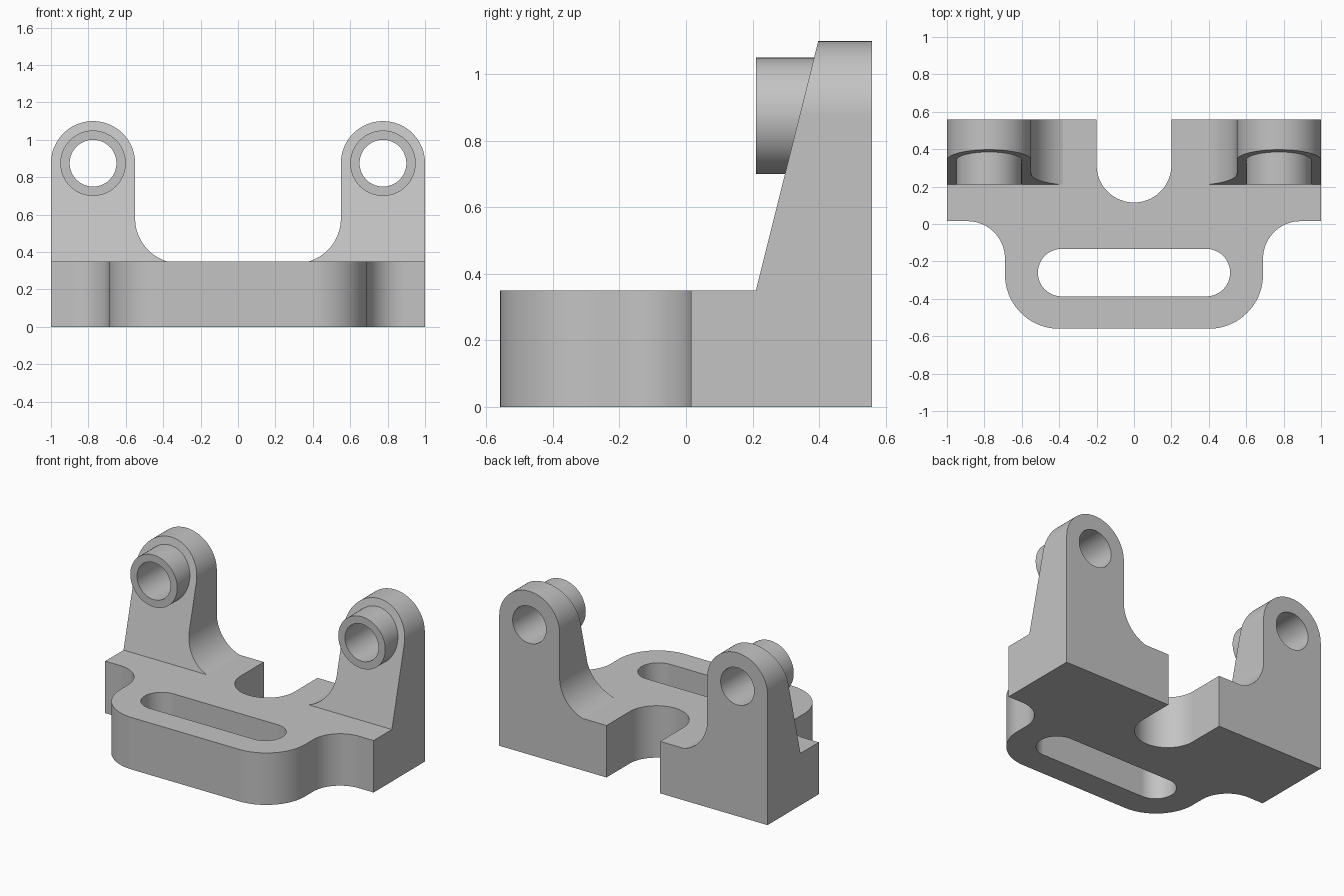
import bpy, bmesh
from math import sin, cos, radians, sqrt

if "Cube" in bpy.data.objects:
    bpy.data.objects.remove(bpy.data.objects["Cube"])

grey = bpy.data.materials.new("plain_grey")
grey.diffuse_color = (0.55, 0.55, 0.55, 1)
grey.use_nodes = True
grey.node_tree.nodes["Principled BSDF"].inputs["Base Color"].default_value = grey.diffuse_color

BASE_TOP, BACK, STEP = 0.35, 0.56, 0.21
EAR_X, EAR_Z, EAR_R = 0.775, 0.875, 0.225
FILLET_R, FILLET_Z = 0.24, 0.58
FILLET_X = EAR_X - EAR_R - FILLET_R
# where the ear fillet runs out on the base top
FOOT_X = FILLET_X + sqrt(FILLET_R**2 - (FILLET_Z - BASE_TOP)**2)


def arc(cx, cy, r, a0, a1, n=24):
    """Points along an arc, angles in degrees."""
    return [(cx + r * cos(radians(a0 + (a1 - a0) * i / n)),
             cy + r * sin(radians(a0 + (a1 - a0) * i / n))) for i in range(n + 1)]


def circle(cx, cy, r, n=64):
    return arc(cx, cy, r, 0, 360, n)[:-1]


def prism(loops, start, end):
    """Solid between two placements of a profile with holes."""
    bm = bmesh.new()
    caps = [[], []]
    for loop in loops:
        rings = [[bm.verts.new(place(*p)) for p in loop] for place in (start, end)]
        n = len(loop)
        for i in range(n):
            j = (i + 1) % n
            bm.faces.new((rings[0][i], rings[0][j], rings[1][j], rings[1][i]))
            for ring, cap in zip(rings, caps):
                cap.append(bm.edges.get((ring[i], ring[j])))
    for cap in caps:
        bmesh.ops.triangle_fill(bm, edges=cap, use_beauty=True)
    bmesh.ops.recalc_face_normals(bm, faces=bm.faces[:])
    return bm


def remove_faces(bm, rule):
    bmesh.ops.delete(bm, geom=[f for f in bm.faces if rule(f)], context='FACES')


def finish(bm, name):
    mesh = bpy.data.meshes.new(name)
    bm.normal_update()
    bm.to_mesh(mesh)
    bm.free()
    mesh.materials.append(grey)
    obj = bpy.data.objects.new(name, mesh)
    bpy.context.collection.objects.link(obj)
    bpy.ops.object.select_all(action='DESELECT')
    obj.select_set(True)
    bpy.context.view_layer.objects.active = obj
    bpy.ops.object.shade_smooth_by_angle(angle=radians(30))
    weighted = obj.modifiers.new("weighted_normals", 'WEIGHTED_NORMAL')
    weighted.keep_sharp = True


def split_top(bm, co, no):
    """Cut the top face of the base along a plane."""
    faces = [f for f in bm.faces if f.normal.z > 0.9]
    geom = set(faces)
    for f in faces:
        geom.update(f.edges, f.verts)
    bmesh.ops.bisect_plane(bm, geom=list(geom), dist=1e-5, plane_co=co, plane_no=no)
    bm.normal_update()


# Base plate: half outline mirrored, rear notch and front slot
half = (arc(0, 0.315, 0.2, -90, 0) + [(0.2, BACK), (1, BACK), (1, 0.015)]
        + arc(0.89, -0.185, 0.2, 90, 180) + arc(0.40, -0.27, 0.29, 0, -90))
outline = half + [(-x, y) for x, y in reversed(half[1:])]
slot = arc(0.387, -0.26, 0.127, -90, 90) + arc(-0.387, -0.26, 0.127, 90, 270)
base = prism([outline, slot], lambda x, y: (x, y, 0), lambda x, y: (x, y, BASE_TOP))
# open the base top under the ears
split_top(base, (0, STEP, 0), (0, 1, 0))
for s in (-1, 1):
    split_top(base, (s * FOOT_X, 0, 0), (1, 0, 0))


def under_ear(f):
    c = f.calc_center_median()
    return f.normal.z > 0.9 and c.y > STEP and abs(c.x) > FOOT_X


remove_faces(base, under_ear)
finish(base, "base_plate")

# Ears with a sloping front, and the bored bosses on them
ear_outline = ([(1, BASE_TOP)] + arc(EAR_X, EAR_Z, EAR_R, 0, 180, 40)
               + [p for p in arc(FILLET_X, FILLET_Z, FILLET_R, 0, -72, 24)]
               + [(FOOT_X, BASE_TOP)])
bore = circle(EAR_X, EAR_Z, 0.125)
boss_ring = circle(EAR_X, EAR_Z, 0.175)


def slope(z):
    return STEP + (z - BASE_TOP) * 0.25


for s, side in ((-1, "left"), (1, "right")):
    def on_slope(x, z):
        return (s * x, slope(z), z)

    ear = prism([ear_outline, bore], on_slope, lambda x, z: (s * x, BACK, z))
    remove_faces(ear, lambda f: all(v.co.z < BASE_TOP + 1e-4 for v in f.verts))
    finish(ear, side + "_ear")

    boss = prism([boss_ring, bore], lambda x, z: (s * x, STEP, z), on_slope)
    remove_faces(boss, lambda f: all(abs(v.co.y - slope(v.co.z)) < 1e-4 for v in f.verts))
    finish(boss, side + "_boss")
